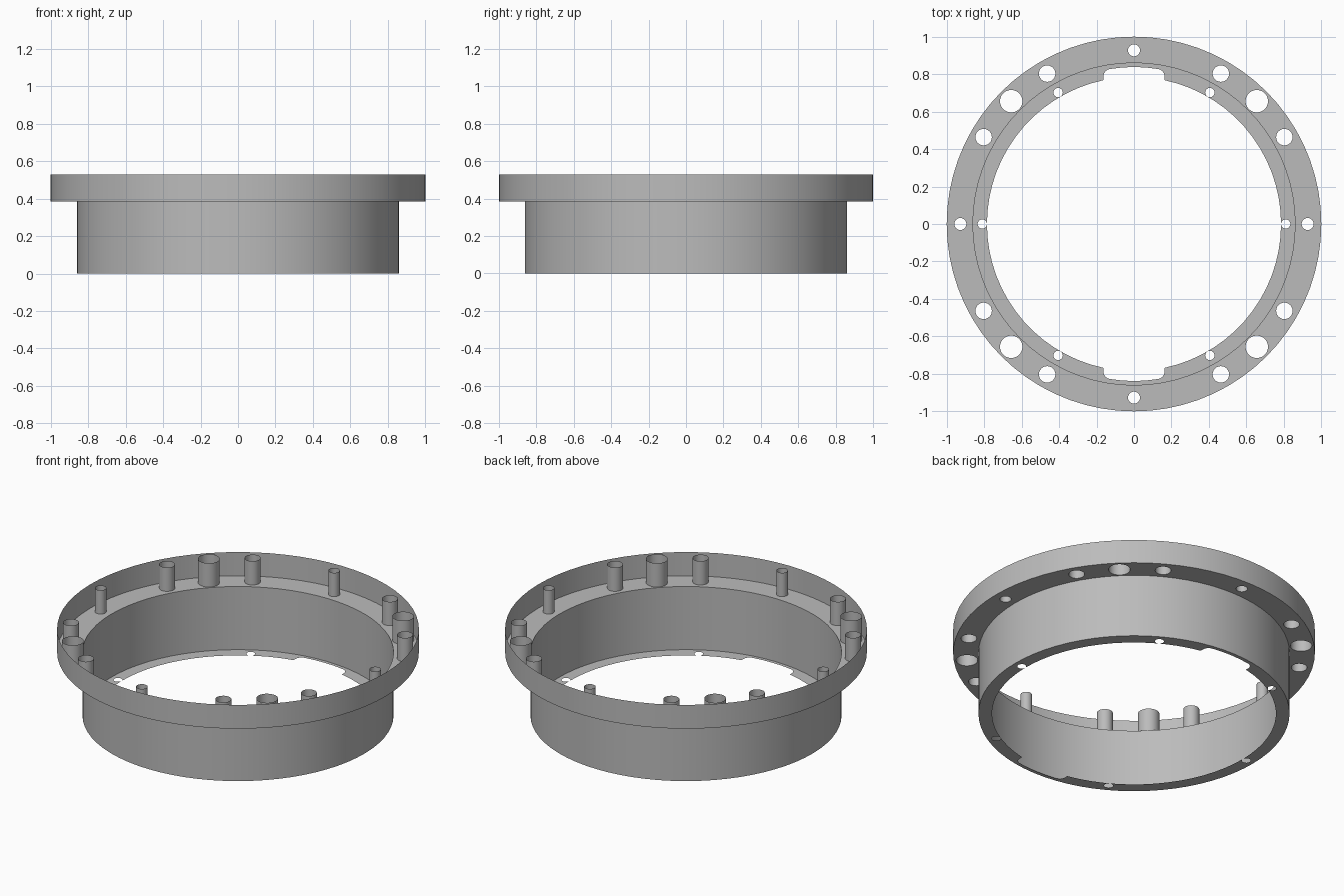
import bpy, bmesh
from math import sin, cos, pi, radians, asin
from mathutils import Vector

if "Cube" in bpy.data.objects:
    bpy.data.objects.remove(bpy.data.objects["Cube"])

R_RIM, R_BODY, R_BORE, R_NOTCH = 1.0, 0.86, 0.785, 0.838
Z_LEDGE, Z_TOP = 0.385, 0.53
SEG = 72

grey = bpy.data.materials.new("plain grey")
grey.diffuse_color = (0.5, 0.5, 0.5, 1)
grey.use_nodes = True
grey.node_tree.nodes["Principled BSDF"].inputs["Base Color"].default_value = grey.diffuse_color


def finish(name, bm):
    me = bpy.data.meshes.new(name)
    bm.to_mesh(me)
    bm.free()
    me.materials.append(grey)
    ob = bpy.data.objects.new(name, me)
    bpy.context.collection.objects.link(ob)
    bpy.ops.object.select_all(action='DESELECT')
    ob.select_set(True)
    bpy.context.view_layer.objects.active = ob
    bpy.ops.object.shade_smooth_by_angle(angle=radians(35))
    return ob


def circle(r, n=SEG, cx=0.0, cy=0.0):
    return [(cx + r * cos(2 * pi * i / n), cy + r * sin(2 * pi * i / n)) for i in range(n)]


def plate(name, loops, z):
    """Flat sheet: the first loop is the outline, the others are holes."""
    bm = bmesh.new()
    edges = []
    for loop in loops:
        vs = [bm.verts.new((x, y, z)) for x, y in loop]
        edges += [bm.edges.new((vs[i], vs[(i + 1) % len(vs)])) for i in range(len(vs))]
    bmesh.ops.triangle_fill(bm, edges=edges, use_beauty=True, normal=Vector((0, 0, 1)))
    for f in bm.faces:
        f.normal_update()
        if f.normal.z < 0:
            f.normal_flip()
    return finish(name, bm)


def walls(name, loops, z0, z1):
    """Thin open tubes raised from closed outlines."""
    bm = bmesh.new()
    for loop in loops:
        lo = [bm.verts.new((x, y, z0)) for x, y in loop]
        hi = [bm.verts.new((x, y, z1)) for x, y in loop]
        for i in range(len(loop)):
            j = (i + 1) % len(loop)
            bm.faces.new((lo[i], lo[j], hi[j], hi[i]))
    return finish(name, bm)


# Bolt holes of the flange: small on the axes, medium at 30/60, large at 45 degrees
bolts = []
for q in range(4):
    for deg, r in ((0, 0.032), (30, 0.044), (45, 0.06), (60, 0.044)):
        a = radians(90 * q + deg)
        bolts.append(circle(r, 24, 0.927 * cos(a), 0.927 * sin(a)))

# Bore outline with a rounded notch at the back and the front
HALF, FILLET = 0.163, 0.04
a_bore = asin(HALF / R_BORE)
half_side = []                       # right half of the notch, bore to middle
cy = R_NOTCH - 0.01 - FILLET
for k in range(7):
    t = k / 6 * pi / 2
    half_side.append((HALF - FILLET + FILLET * cos(t), cy + FILLET * sin(t)))
half_side += [(0.06, R_NOTCH - 0.002), (0.0, R_NOTCH)]
notch = half_side + [(-x, y) for x, y in reversed(half_side[:-1])]
n_arc = 30
start, sweep = -pi / 2 + a_bore, pi - 2 * a_bore
arc = [(R_BORE * cos(start + sweep * i / n_arc), R_BORE * sin(start + sweep * i / n_arc))
       for i in range(n_arc + 1)]
half_bore = arc + notch
bore = half_bore + [(-x, -y) for x, y in half_bore]

# Small screw holes of the bottom ring
screws = [circle(0.025, 16, 0.81 * cos(k * pi / 3), 0.81 * sin(k * pi / 3)) for k in range(6)]

plate("bottom_ring", [circle(R_BODY), bore] + screws, 0.0)
walls("body_wall", [circle(R_BODY)], 0.0, Z_LEDGE)
plate("flange_ledge", [circle(R_RIM), circle(R_BODY)] + bolts, Z_LEDGE)
walls("flange_rim", [circle(R_RIM)], Z_LEDGE, Z_TOP)
walls("bolt_sleeves", bolts, Z_LEDGE, Z_TOP)
